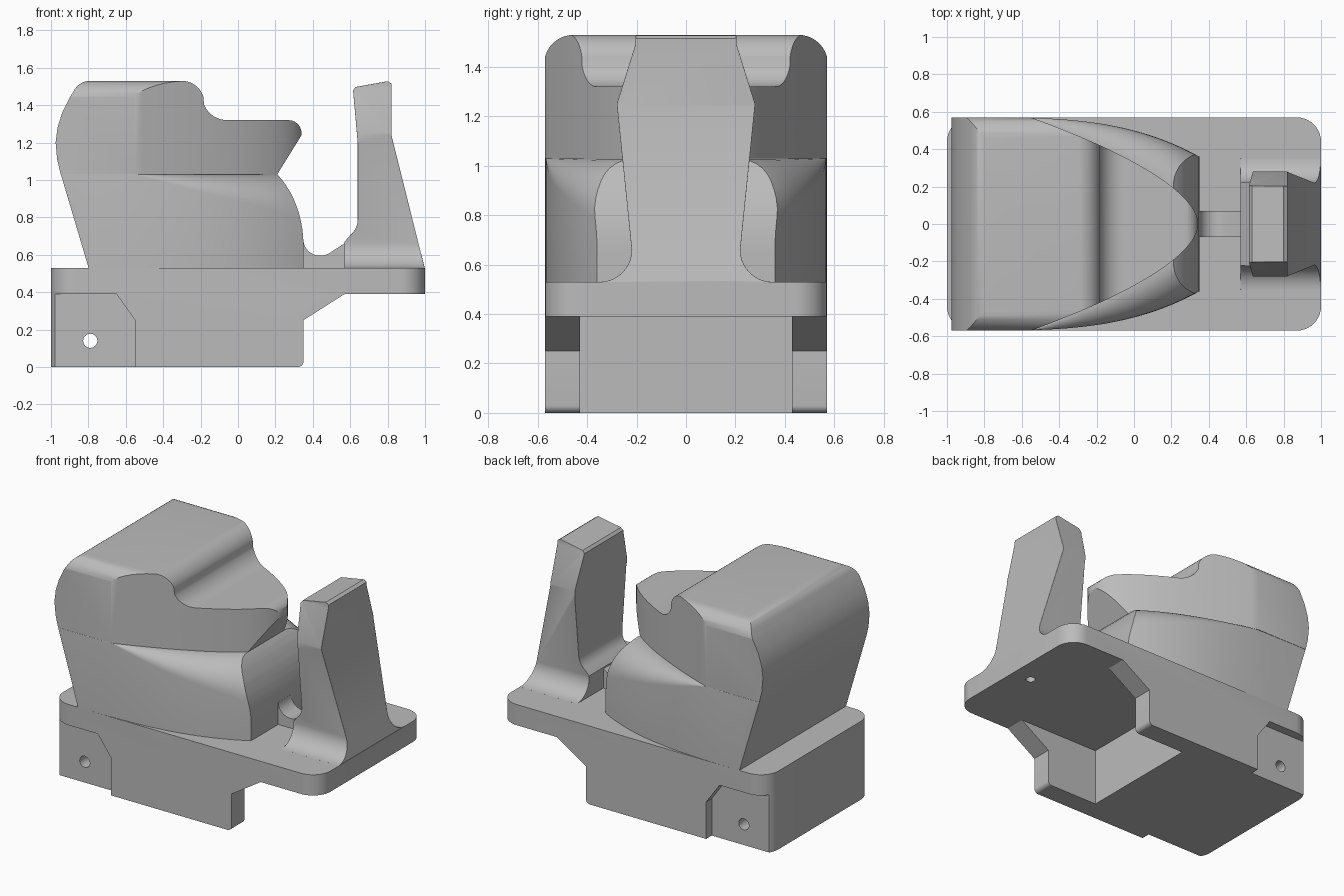
import bpy, bmesh
from math import sin, cos, pi, radians

old = bpy.data.objects.get("Cube")
if old:
    bpy.data.objects.remove(old, do_unlink=True)

grey = bpy.data.materials.new("plain_grey")
grey.use_nodes = True
grey.diffuse_color = (0.5, 0.5, 0.5, 1)
grey.node_tree.nodes["Principled BSDF"].inputs["Base Color"].default_value = (0.5, 0.5, 0.5, 1)


def add_mesh(name, bm):
    bmesh.ops.recalc_face_normals(bm, faces=bm.faces)
    mesh = bpy.data.meshes.new(name)
    bm.to_mesh(mesh)
    bm.free()
    mesh.materials.append(grey)
    obj = bpy.data.objects.new(name, mesh)
    bpy.context.collection.objects.link(obj)
    return obj


def arc(cx, cy, rx, ry, start, end, n=10):
    angles = [radians(start + (end - start) * i / n) for i in range(n + 1)]
    return [(cx + rx * cos(a), cy + ry * sin(a)) for a in angles]


def prism(name, outline, axis, low, high):
    """Extrude a flat outline along x, y or z."""
    place = {"x": lambda p, d: (d, *p), "y": lambda p, d: (p[0], d, p[1]),
             "z": lambda p, d: (*p, d)}[axis]
    bm = bmesh.new()
    face = bm.faces.new([bm.verts.new(place(p, low)) for p in outline])
    grown = bmesh.ops.extrude_face_region(bm, geom=[face])
    offset = place((0, 0), high - low)
    bmesh.ops.translate(bm, vec=offset,
                        verts=[g for g in grown["geom"] if isinstance(g, bmesh.types.BMVert)])
    return add_mesh(name, bm)


def combine(obj, operation, *tools):
    """Apply booleans and remove the tools."""
    for tool in tools:
        mod = obj.modifiers.new("cut", "BOOLEAN")
        mod.operation, mod.solver, mod.object = operation, "EXACT", tool
        bpy.context.view_layer.objects.active = obj
        bpy.ops.object.modifier_apply(modifier=mod.name)
        bpy.data.objects.remove(tool, do_unlink=True)
    return obj


def smooth(obj, angle=32):
    bpy.ops.object.select_all(action="DESELECT")
    obj.select_set(True)
    bpy.context.view_layer.objects.active = obj
    bpy.ops.object.shade_smooth_by_angle(angle=radians(angle))


def mirrored(half):
    """Close an outline given its +y half, listed as (y, z) or (x, y) by caller."""
    return half + [(-a, b) for a, b in reversed(half)]


# Base: stepped side profile limited to a rounded plan
W = 0.57
base = prism("base", [(-1.1, 0)] + arc(0.32, 0.03, 0.03, 0.03, -90, 0, 6) +
             [(0.35, 0.25), (0.57, 0.39), (1.1, 0.39), (1.1, 0.53), (-1.1, 0.53)], "y", -0.7, 0.7)
R = 0.13
plan = []
for sx, sy, start in ((1, 1, 0), (-1, 1, 90), (-1, -1, 180), (1, -1, 270)):
    plan += arc(sx * (1 - R), sy * (W - R), R, R, start, start + 90)
combine(base, "INTERSECT", prism("plan", plan, "z", -0.2, 0.8))

# Open pocket under the plate, side recesses, cross hole and small blind hole
pocket = prism("pocket", [(-0.04, -0.2), (0.8, -0.2), (0.8, 0.39), (-0.04, 0.39)], "y", -0.43, 0.43)
recess = [(-1.2, -0.2), (-0.55, -0.2), (-0.55, 0.25), (-0.65, 0.39), (-1.2, 0.39)]
combine(base, "DIFFERENCE", pocket,
        prism("recess_front", recess, "y", -0.8, -0.51),
        prism("recess_back", recess, "y", 0.51, 0.8),
        prism("cross_hole", arc(-0.79, 0.14, 0.038, 0.038, 0, 345, 23), "y", -1, 1),
        prism("blind_hole", arc(0.86, 0, 0.03, 0.03, 0, 345, 23), "z", 0.3, 0.5))
smooth(base)


# Body plan curves: half widths along x
def nose_width(x):
    return min(W, (max(0.345 - x, 0) / 2.4) ** (1 / 1.75))


def skirt_width(x):
    return W - 0.118 * max(x + 0.85, 0) ** 3.17


# Lower body: lofted sections whose shoulders widen toward the nose
bm = bmesh.new()
rings = []
for i in range(41):
    x = -1.05 + 1.45 * i / 40
    w = skirt_width(x)
    v = max(min(nose_width(x), w - 0.003), 0.01)
    drop = min(0.85 * (w - v), 0.24)
    half = [(w, 0.53)] + arc(v, 1.03 - drop, w - v, drop, 0, 90)
    rings.append([bm.verts.new((x, y, z)) for y, z in mirrored(half)])
for a, b in zip(rings, rings[1:]):
    for j in range(len(a)):
        k = (j + 1) % len(a)
        bm.faces.new((a[j], a[k], b[k], b[j]))
bm.faces.new(rings[0])
bm.faces.new(rings[-1])
lower_body = add_mesh("lower_body", bm)
lower_side = ([(-0.79, 0.5), (0.35, 0.5)] + arc(-0.03, 0.65, 0.38, 0.49, 0, 51) +
              [(0.19, 1.06), (-0.956, 1.06)])
combine(lower_body, "INTERSECT", prism("lower_side", lower_side, "y", -0.8, 0.8))
smooth(lower_body)

# Upper body: pointed plan, limited by the side silhouette and a rounded section
nose = []
for i in range(37):
    y = W * (1 - i / 36)
    nose.append((0.345 - 2.4 * y ** 1.75, y))
nose = [(-1.1, W)] + nose + [(x, -y) for x, y in reversed(nose[:-1])] + [(-1.1, -W)]
upper_body = prism("upper_body", nose, "z", 0.9, 1.7)
upper_side = ([(-0.948, 1.03), (0.21, 1.03), (0.34, 1.24)] +
              arc(0.27, 1.25, 0.07, 0.07, 0, 90, 6) +
              arc(-0.06, 1.45, 0.13, 0.13, -90, -160) +
              arc(-0.30, 1.41, 0.12, 0.12, 15, 90) +
              arc(-0.79, 1.43, 0.1, 0.1, 90, 145, 6) +
              [(-0.90, 1.44), (-0.94, 1.36), (-0.965, 1.28), (-0.975, 1.2), (-0.967, 1.11)])
section = mirrored([(0.575, 0.95)] + arc(0.455, 1.41, 0.12, 0.12, 0, 90))
combine(upper_body, "INTERSECT",
        prism("upper_side", upper_side, "y", -0.8, 0.8),
        prism("upper_section", section, "x", -1.2, 0.6))
smooth(upper_body)

# Rib joining the body and the lever
rib = [(0.33, 0.52), (0.33, 0.68)] + arc(0.44, 0.68, 0.09, 0.085, 180, 300) + [(0.6, 0.68), (0.6, 0.52)]
smooth(prism("rib", rib, "y", -0.07, 0.07))

# Lever: side profile crossed with a waisted front profile on a flared foot
lever = prism("lever", [(0.57, 0.53), (0.57, 0.67)] + arc(0.53, 0.79, 0.11, 0.11, -50, 0, 6) +
              [(0.64, 1.2), (0.615, 1.48), (0.63, 1.497), (0.80, 1.528), (0.82, 1.515),
               (0.82, 1.24), (0.998, 0.53)], "y", -0.6, 0.6)
face = mirrored(arc(0.35, 0.66, 0.13, 0.13, 270, 180) +
                [(0.28, 1.25), (0.205, 1.49), (0.2, 1.6)])
combine(lever, "INTERSECT", prism("lever_face", face, "x", 0.4, 1.2))
bevel = lever.modifiers.new("soft_edges", "BEVEL")
bevel.width, bevel.segments = 0.012, 2
bevel.limit_method, bevel.angle_limit = "ANGLE", radians(50)
smooth(lever)
